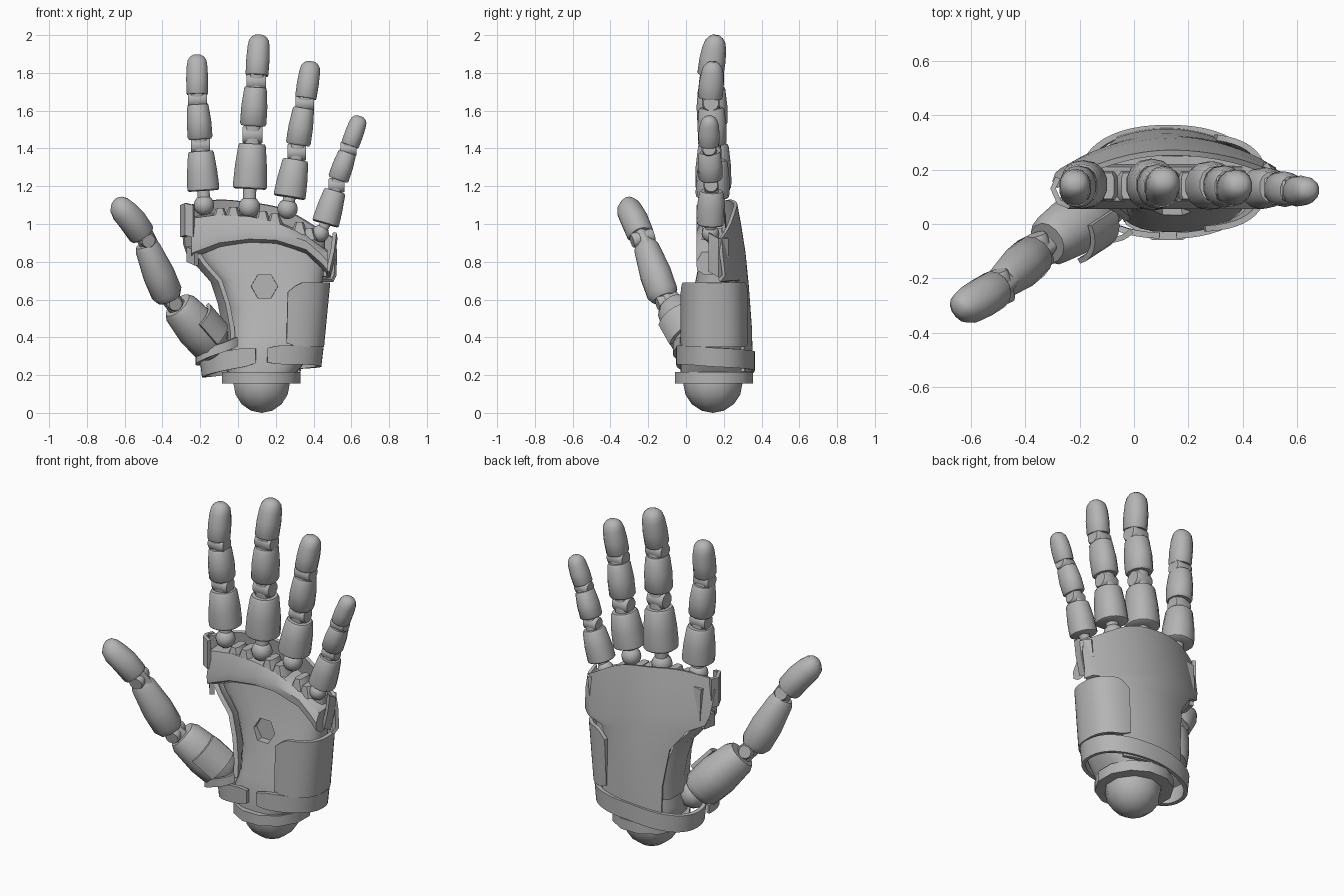
import bpy, bmesh, math
from mathutils import Vector as V

if "Cube" in bpy.data.objects:
    bpy.data.objects.remove(bpy.data.objects["Cube"])

grey = bpy.data.materials.new("grey_metal")
grey.diffuse_color = (0.46, 0.46, 0.46, 1)
grey.use_nodes = True
grey.node_tree.nodes["Principled BSDF"].inputs["Base Color"].default_value = grey.diffuse_color


def finish(name, bm):
    bmesh.ops.recalc_face_normals(bm, faces=bm.faces)
    me = bpy.data.meshes.new(name)
    bm.to_mesh(me)
    bm.free()
    ob = bpy.data.objects.new(name, me)
    bpy.context.collection.objects.link(ob)
    me.materials.append(grey)
    return ob


def loft(name, rings):
    """Closed rings joined into a capped solid."""
    bm = bmesh.new()
    rows = [[bm.verts.new(p) for p in r] for r in rings]
    n = len(rows[0])
    for a, b in zip(rows, rows[1:]):
        for i in range(n):
            j = (i + 1) % n
            bm.faces.new((a[i], a[j], b[j], b[i]))
    bm.faces.new(rows[0])
    bm.faces.new(rows[-1])
    return finish(name, bm)


def sheet(name, rows, thick):
    """Open grid of points thickened into a plate."""
    bm = bmesh.new()
    g = [[bm.verts.new(p) for p in r] for r in rows]
    for a, b in zip(g, g[1:]):
        for i in range(len(a) - 1):
            bm.faces.new((a[i], a[i + 1], b[i + 1], b[i]))
    ob = finish(name, bm)
    m = ob.modifiers.new("thick", 'SOLIDIFY')
    m.thickness, m.offset = thick, 0
    apply(ob, m)
    return ob


def apply(ob, m):
    bpy.context.view_layer.objects.active = ob
    bpy.ops.object.modifier_apply(modifier=m.name)


def oval(n, power=2.0, turn=0.0):
    """Unit superellipse."""
    pts = []
    for i in range(n):
        a = 2 * math.pi * (i + turn) / n
        c, s = math.cos(a), math.sin(a)
        pts.append((math.copysign(abs(c) ** (2 / power), c),
                    math.copysign(abs(s) ** (2 / power), s)))
    return pts


def frame(p0, p1, side):
    d = V(p1) - V(p0)
    dn = d.normalized()
    s = V(side)
    s = (s - dn * s.dot(dn)).normalized()
    return d, s, dn.cross(s)


def tube(name, p0, p1, prof, side=(1, 0, 0), n=14, power=2.2):
    """Loft along a line; prof holds (fraction, half width, half depth)."""
    d, s, w = frame(p0, p1, side)
    return loft(name, [[V(p0) + d * t + s * (c * rx) + w * (q * ry)
                        for c, q in oval(n, power, 0.5)] for t, rx, ry in prof])


def ball(name, c, r, seg=12, rings=8):
    bm = bmesh.new()
    bmesh.ops.create_uvsphere(bm, u_segments=seg, v_segments=rings, radius=r)
    bmesh.ops.translate(bm, verts=bm.verts, vec=c)
    return finish(name, bm)


def hinge(name, c, side, r, half):
    c, side = V(c), V(side).normalized()
    tube(name, c - side * half, c + side * half,
         [(0, r * .85, r * .85), (.1, r, r), (.9, r, r), (1, r * .85, r * .85)], (0, 0, 1), 12, 2)


def lerp_table(tab, z):
    for a, b in zip(tab, tab[1:]):
        if z <= b[0]:
            t = max(0, (z - a[0]) / (b[0] - a[0]))
            return [p + (q - p) * t for p, q in zip(a, b)]
    return tab[-1]


TIP = [(0, .92, .92), (.04, .98, 1), (.4, 1, 1), (.7, .95, .9), (.86, .86, .75),
       (.95, .65, .52), (1, .36, .28)]


def scaled(prof, r, d):
    return [(t, a * r, b * d) for t, a, b in prof]


# fingers: knuckle ball, then three phalanges joined by hinges
def finger(label, base, segs, r):
    ball(label + "_knuckle_ball", base, r * .68)
    p0, p1 = segs[0]
    tube(label + "_neck", base, p0, [(0, r * .42, r * .42), (1.3, r * .42, r * .42)])
    tube(label + "_proximal", p0, p1,
         [(0, r * .98, r), (.03, r * 1.08, r * 1.1), (.14, r * 1.08, r * 1.12), (.5, r * 1.02, r * 1.1),
          (.95, r * .88, r * .95), (1, r * .8, r * .85)])
    tube(label + "_middle", *segs[1],
         [(0, r * .76, r * .8), (.06, r * .84, r * .93), (.5, r * .83, r * .96), (.95, r * .72, r * .85),
          (1, r * .66, r * .76)])
    tube(label + "_fingertip", *segs[2], scaled(TIP, r * .74, r * .82))
    for k in (0, 1):
        a, b = V(segs[k][1]), V(segs[k + 1][0])
        tube(label + "_link", a - (b - a) * .4, b + (b - a) * .4,
             [(0, r * .46, r * .55), (1, r * .46, r * .55)], power=4)
        hinge(label + "_hinge", (a + b) / 2, (1, 0, 0), r * .6, r * .62)


finger("index", (-.18, .14, 1.10),
       [((-.183, .145, 1.175), (-.197, .145, 1.385)), ((-.20, .14, 1.45), (-.213, .135, 1.635)),
        ((-.216, .128, 1.685), (-.217, .15, 1.895))], .08)
finger("middle", (.06, .14, 1.09),
       [((.062, .145, 1.185), (.075, .145, 1.425)), ((.08, .14, 1.52), (.093, .135, 1.725)),
        ((.10, .128, 1.785), (.113, .16, 2.0))], .085)
finger("ring", (.262, .14, 1.08),
       [((.272, .14, 1.14), (.305, .145, 1.34)), ((.318, .14, 1.42), (.348, .135, 1.615)),
        ((.358, .128, 1.665), (.388, .145, 1.86))], .08)
finger("little", (.435, .13, .95),
       [((.462, .13, 1.0), (.513, .135, 1.175)), ((.53, .13, 1.235), (.58, .125, 1.38)),
        ((.592, .12, 1.415), (.648, .125, 1.57))], .068)

# thumb
side = V((.75, -.65, .1))
B0, B1 = V((-.12, .06, .34)), V((-.32, -.07, .57))
tube("thumb_base", B0, B1, [(0, .08, .09), (.1, .105, .11), (.45, .112, .115), (.9, .095, .098),
                            (1, .075, .08)], side)
tube("thumb_middle", (-.365, -.115, .605), (-.488, -.217, .895),
     [(0, .06, .065), (.1, .08, .083), (.45, .08, .085), (.92, .064, .068), (1, .052, .056)], side)
# fingertip of the thumb bends upright near its end
BEND = [(-.505, -.238, .94, .9), (-.512, -.243, .95, 1), (-.56, -.272, 1.02, 1.02), (-.60, -.295, 1.065, .97),
        (-.628, -.306, 1.1, .8), (-.64, -.31, 1.122, .5), (-.645, -.312, 1.13, .25)]
dd, ss, ww = frame(BEND[0][:3], BEND[-1][:3], side)
loft("thumb_tip", [[V((x, y, z)) + ss * (c * .072 * k) + ww * (q * .07 * k) for c, q in oval(14, 2.2, .5)]
                   for x, y, z, k in BEND])
ball("thumb_root_ball", (-.10, .07, .33), .08)
for c, d in (((-.345, -.095, .59), (-.04, -.03, .05)), ((-.488, -.23, .925), (-.03, -.03, .06))):
    c, d = V(c), V(d)
    tube("thumb_link", c - d, c + d, [(0, .042, .042), (1, .042, .042)], side, power=4)
    hinge("thumb_hinge", c, (.25, -.95, -.25), .042, .06)

# palm body with hexagonal recess
PALM = [(.20, -.05, .30, -.03, .32), (.30, -.08, .38, -.03, .32), (.40, -.04, .42, -.015, .315),
        (.55, -.05, .44, .02, .305), (.70, -.10, .45, .05, .29), (.82, -.20, .46, .075, .27),
        (.92, -.235, .46, .09, .25)]
palm = loft("palm", [[V(((a + b) / 2 + c * (b - a) / 2, (f + k) / 2 + s * (k - f) / 2, z))
                      for c, s in oval(28, 2.7)] for z, a, b, f, k in PALM])
cutter = tube("recess_cutter", (.14, -.2, .67), (.14, .075, .67), [(0, .078, .078), (1, .07, .07)],
              (0, 0, 1), 6, 2)
cutter.hide_render = True
m = palm.modifiers.new("recess", 'BOOLEAN')
m.object, m.operation, m.solver = cutter, 'DIFFERENCE', 'EXACT'
apply(palm, m)
bpy.data.objects.remove(cutter)

# knuckle bar across the palm, with wedge teeth between the knuckles
BAR = [(-.245, .83, 1.03), (-.1, .885, 1.05), (.06, .905, 1.04), (.2, .9, 1.01), (.36, .85, .94),
       (.44, .78, .88), (.475, .74, .85)]
loft("knuckle_bar", [[V((x, .10, lo - .01)), V((x, .058, lo + .015)), V((x, .055, lo + .06)),
                      V((x, .085, hi)), V((x, .21, hi + .01)), V((x, .22, lo))] for x, lo, hi in BAR])
for x, z in ((-.095, 1.05), (-.025, 1.055), (.13, 1.035), (.195, 1.02), (.325, .975), (.375, .945)):
    tube("knuckle_tooth", (x, .14, z - .03), (x, .14, z + .035), [(0, .05, .06), (1, .022, .05)], n=8, power=4)


# curved back shell, wide at the knuckles and narrow above the wrist
def back_y(x, z):
    crest = lerp_table([(.2, .345), (.35, .345), (.6, .33), (.9, .30), (1.14, .255)], z)[1]
    return crest - (.75 if z > .7 else 1.0) * (x - .12) ** 2


SHELL = [(0, -.06, .33, .22, .22), (.25, -.06, .33, .45, .45), (.48, -.09, .35, .67, .67),
         (.58, -.18, .37, .79, .70), (.62, -.265, .50, .83, .70), (.72, -.285, .515, .89, .73),
         (.88, -.295, .52, 1.02, .85), (1, -.285, .51, 1.10, .935)]
rows = []
for t, xl, xr, zl, zr in SHELL:
    row = []
    for i in range(33):
        u = i / 32
        x = xl + (xr - xl) * u
        z = zl + (zr - zl) * u + t ** 3 * .1 * math.sin(math.pi * u)
        if t == 1:  # scalloped rim above the knuckles
            z -= .012 * abs(math.cos(math.pi * (x - .06) / .2 / 2)) ** 2 * 1.0
        row.append(V((x, back_y(x, z), z)))
    rows.append(row)
sheet("back_shell", rows, .02)

# side flaps that fold the shell toward the palm
sheet("index_side_flap", [[V((-.28, .17, z)), V((-.297, .13, z)), V((-.275, .08, z + .01)), V((-.235, .065, z))]
                          for z in (.93, 1.02, 1.10)], .02)
sheet("little_side_flap", [[V((x - .03, .22, z)), V((x + .005, .17, z)), V((x, .12, z + .03))]
                           for x, z in ((.475, .72), (.50, .83), (.512, .925))], .02)
sheet("thumb_side_flap", [[V((-.245, .19, z)), V((-.26, .12, z)), V((-.22, .07, z - .02))]
                          for z in (.80, .88)], .025)

# raised rib along the thumb edge of the palm
RIB = [(-.24, .85, .2), (-.20, .79, .22), (-.12, .70, .25), (-.08, .58, .27), (-.055, .45, .285), (-.05, .36, .29)]
sheet("thumb_edge_rib", [[V((x + .025, .09 - (.85 - z) * .16, z)), V((x - .015, .14, z)),
                          V((x - .015, y - .04, z)), V((x + .02, y, z))] for x, z, y in RIB], .025)


# plates wrapped around an upright oval
def wrap(name, c, a, b, a0, a1, edges, thick, n=20, power=2.3):
    rows = []
    for k in range(5):
        row = []
        for i in range(n + 1):
            g = math.radians(a0 + (a1 - a0) * i / n)
            cs, sn = math.cos(g), math.sin(g)
            lo, hi, flare = edges(i / n, cs, sn)
            w = 1 + flare * k / 4
            row.append(V((c[0] + a * w * math.copysign(abs(cs) ** (2 / power), cs),
                          c[1] + b * math.copysign(abs(sn) ** (2 / power), sn),
                          lo + (hi - lo) * k / 4)))
        rows.append(row)
    return sheet(name, rows, thick)


# outer pad on the little-finger side
def pad_edges(u, c, s):
    e = max(0, abs(u - .5) * 2 - .85) / .15
    return .35 + .02 * e, .69 - .05 * e, .14


wrap("outer_pad", (.21, .152), .235, .17, -83, 75, pad_edges, .022, power=2.6)


# wrist cuff, open at the front and dipping under the thumb
def cuff_edges(u, c, s):
    mid = .285 + (.02 if s < 0 else -.01) * abs(s) + (.045 * c if c < 0 else .01 * c)
    end = max(0, abs(u - .5) * 2 - .95) / .05
    return mid - .05 + .012 * end, mid + .05 - .012 * end, .04


wrap("wrist_cuff", (.125, .155), .305, .198, -86, 266, cuff_edges, .022, 48)

# guard band and curved inner pad beside the thumb root
wrap("thumb_guard", (-.10, .05), .115, .11, 160, 320,
     lambda u, c, s: (.28 + .03 * c + .05 * u, .33 + .03 * c + .05 * u, 0), .02, 14)
dd, ss, ww = frame(B0, B1, side)
sheet("thumb_inner_pad", [[B0 + dd * t + (ss * math.cos(math.radians(g)) + ww * math.sin(math.radians(g))) * .124
                           for g in range(-30, 61, 15)] for t in (.2, .35, .5, .65)], .02)

# wrist ring and socket ball
tube("wrist_ring", (.123, .148, .155), (.123, .148, .217),
     [(0, .214, .214), (1, .214, .214)], n=12, power=2)
ball("wrist_ball", (.125, .142, .157), .157, 10, 8)

bpy.ops.object.select_all(action='SELECT')
bpy.context.view_layer.objects.active = palm
bpy.ops.object.shade_smooth_by_angle(angle=math.radians(42))
